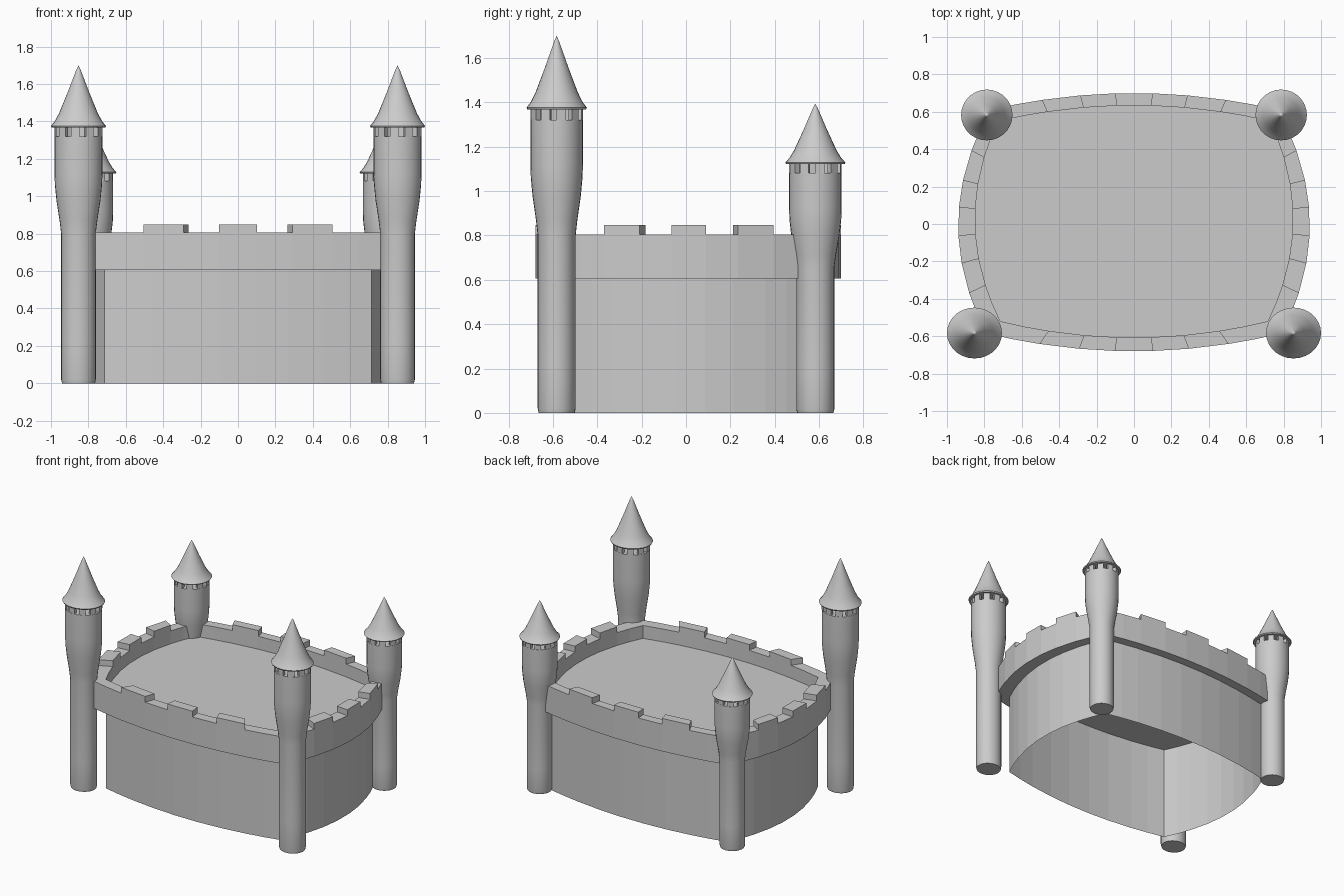
import bpy, bmesh, math

if "Cube" in bpy.data.objects:
    bpy.data.objects.remove(bpy.data.objects["Cube"])

# Shared break points along each bowed wall side (merlons sit on chosen segments)
T = [-1, -.82, -.64, -.37, -.13, .13, .37, .64, .82, 1]
MERLON_SEGMENTS = (2, 4, 6)


def finish(bm, name, smooth=None):
    bmesh.ops.recalc_face_normals(bm, faces=bm.faces)
    me = bpy.data.meshes.new(name)
    bm.to_mesh(me)
    bm.free()
    ob = bpy.data.objects.new(name, me)
    bpy.context.collection.objects.link(ob)
    if smooth:
        bpy.ops.object.select_all(action='DESELECT')
        ob.select_set(True)
        bpy.context.view_layer.objects.active = ob
        bpy.ops.object.shade_smooth_by_angle(angle=math.radians(smooth))
    return ob


def plan(fx, fy, bx, by, front, back, side):
    """Four bowed sides between corners, counter-clockwise from front left."""
    corners = [(-fx, fy), (fx, fy), (bx, by), (-bx, by)]
    sags = [(0, front - fy), (side - (fx + bx) / 2, 0),
            (0, back - by), (-side + (fx + bx) / 2, 0)]
    pts = []
    for i in range(4):
        a, b = corners[i], corners[(i + 1) % 4]
        for t in T[:-1]:
            u, k = (t + 1) / 2, 1 - t * t
            pts.append((a[0] + (b[0] - a[0]) * u + sags[i][0] * k,
                        a[1] + (b[1] - a[1]) * u + sags[i][1] * k))
    return pts


def box_between(bm, quad, z0, z1):
    lo = [bm.verts.new((x, y, z0)) for x, y in quad]
    hi = [bm.verts.new((x, y, z1)) for x, y in quad]
    bm.faces.new(lo[::-1])
    bm.faces.new(hi)
    for i in range(4):
        j = (i + 1) % 4
        bm.faces.new((lo[i], lo[j], hi[j], hi[i]))


def loft(bm, rings, close=False):
    pairs = list(zip(rings, rings[1:]))
    if close:
        pairs.append((rings[-1], rings[0]))
    for a, b in pairs:
        n = len(a)
        for i in range(n):
            j = (i + 1) % n
            bm.faces.new((a[i], a[j], b[j], b[i]))


def ring(bm, pts, z):
    return [bm.verts.new((x, y, z)) for x, y in pts]


def circle(r, n=28):
    return [(r * math.cos(2 * math.pi * i / n), r * math.sin(2 * math.pi * i / n))
            for i in range(n)]


outer = plan(.79, -.585, .77, .61, -.68, .70, .94)
inner = plan(.715, -.52, .725, .55, -.607, .634, .85)
ROOF, BASE, TOP, MERLON = .71, .605, .805, .848

# Lower wall: open shell
bm = bmesh.new()
loft(bm, [ring(bm, inner, 0), ring(bm, inner, BASE)])
finish(bm, "lower_wall")

# Overhanging parapet
bm = bmesh.new()
loft(bm, [ring(bm, outer, BASE), ring(bm, outer, TOP),
          ring(bm, inner, TOP), ring(bm, inner, BASE)], close=True)
finish(bm, "parapet")

# Merlons on the parapet
bm = bmesh.new()
n = len(T) - 1
for side in range(4):
    for s in MERLON_SEGMENTS:
        i = side * n + s
        j = (i + 1) % len(outer)
        box_between(bm, (outer[i], outer[j], inner[j], inner[i]), TOP, MERLON)
finish(bm, "wall_merlons")

# Courtyard floor
bm = bmesh.new()
bm.faces.new(ring(bm, inner, ROOF))
finish(bm, "courtyard_floor")

# Tower profiles (radius, height)
BODY = [(.088, 0), (.0925, .02), (.0925, .22), (.0925, .8), (.101, .87),
        (.118, .98), (.126, 1.06), (.128, 1.12), (.128, 1.32)]
CONE = [(.143, 1.368), (.147, 1.376), (.126, 1.402), (.103, 1.445),
        (.058, 1.555), (.012, 1.675)]


def tower(label, loc, scale):
    parts = []
    # Shaft with flared upper part
    bm = bmesh.new()
    rings = [ring(bm, circle(r), z) for r, z in BODY]
    loft(bm, rings)
    bm.faces.new(rings[0][::-1])
    bm.faces.new(rings[-1])
    parts.append(finish(bm, label + "_shaft", 40))
    # Small merlons under the roof
    bm = bmesh.new()
    count = 10
    for k in range(count):
        a0 = 2 * math.pi * k / count
        a1 = a0 + 2 * math.pi / count * .58
        quad = [(r * math.cos(a), r * math.sin(a))
                for r, a in ((.128, a0), (.128, a1), (.1, a1), (.1, a0))]
        box_between(bm, quad, 1.318, 1.375)
    parts.append(finish(bm, label + "_merlons"))
    # Flared conical roof
    bm = bmesh.new()
    rings = [ring(bm, circle(r), z) for r, z in CONE]
    loft(bm, rings)
    bm.faces.new(rings[0][::-1])
    tip = bm.verts.new((0, 0, 1.7))
    last = rings[-1]
    for i in range(len(last)):
        bm.faces.new((last[i], last[(i + 1) % len(last)], tip))
    parts.append(finish(bm, label + "_roof", 50))
    for p in parts:
        p.location = loc
        p.scale = scale


for sx, name in ((-1, "left"), (1, "right")):
    tower("front_%s_tower" % name, (sx * .853, -.583, 0), (1, .925, 1))
    tower("back_%s_tower" % name, (sx * .787, .583, 0), (.935, .925, .82))
